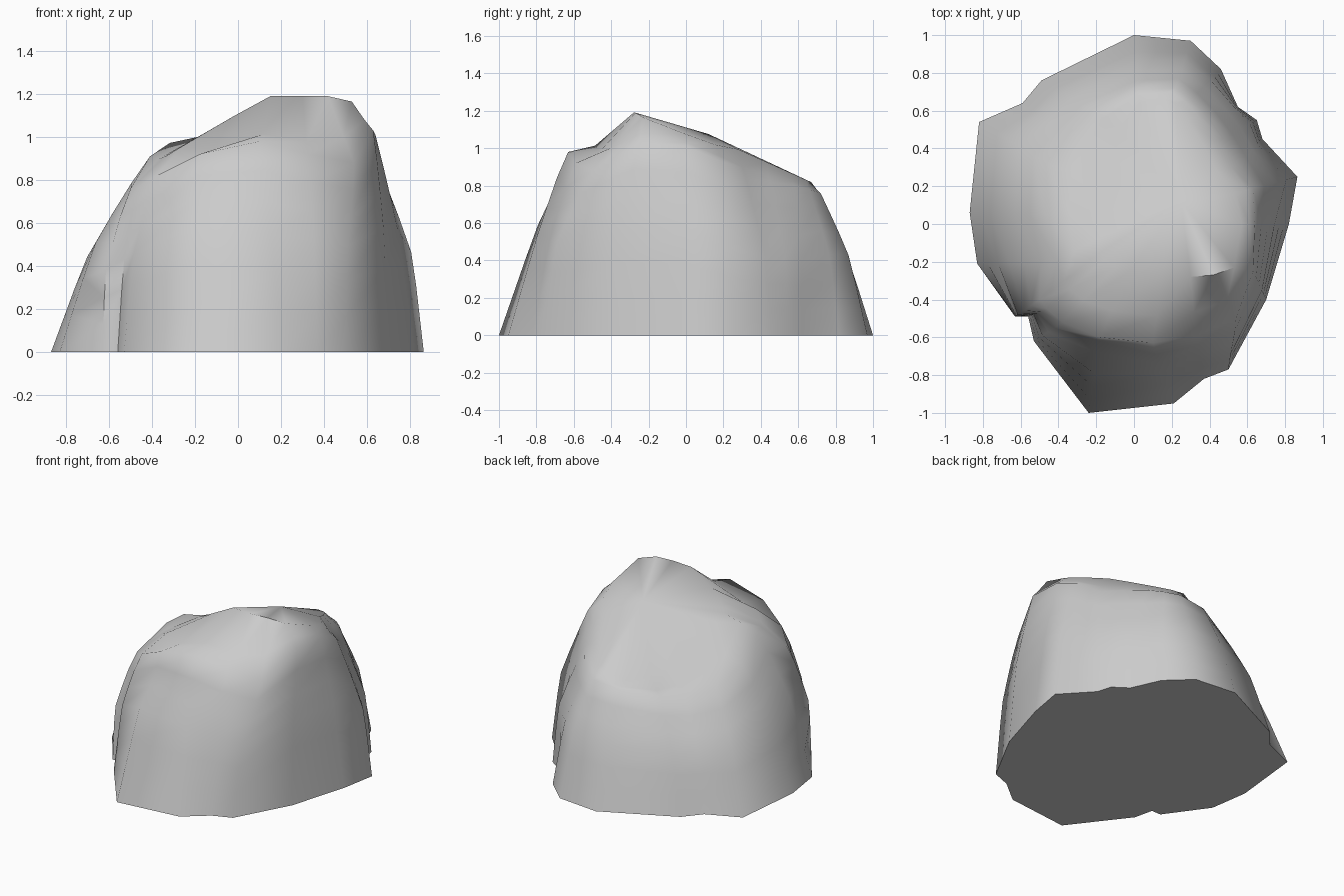
import bpy, bmesh
from mathutils import Vector

if "Cube" in bpy.data.objects:
    bpy.data.objects.remove(bpy.data.objects["Cube"])

# Ground outline, counter-clockwise from the front
base = [(-.24, -1), (.21, -.95), (.37, -.82), (.5, -.77), (.7, -.4), (.82, 0), (.865, .25),
        (.68, .45), (.65, .55), (.55, .62), (.46, .82), (.3, .97), (0, 1), (-.49, .76),
        (-.59, .64), (-.82, .54), (-.87, .06), (-.83, -.21), (-.63, -.49), (-.56, -.49), (-.53, -.62)]
# Shoulder, where the steep sides turn into the top
shoulder = [(-.18, -.60, .92), (.1, -.63, .98), (.33, -.59, .92), (.54, -.5, .88), (.63, -.25, 1.03),
            (.64, 0, 1.01), (.63, .19, .93), (.56, .32, .84), (.47, .45, .82), (.38, .58, .80),
            (.3, .66, .78), (.22, .72, .76), (.02, .71, .74), (-.22, .6, .7), (-.33, .47, .68),
            (-.46, .32, .72), (-.47, .05, .79), (-.41, -.2, .91), (-.5, -.40, .76),
            (-.46, -.45, .77), (-.38, -.52, .82)]
# How far each side has leaned in at mid height
lean = [.52, .5, .4, .3, .32, .42, .25, .2, .2, .1,
        .35, .4, .46, .4, .35, .4, .42, .4, .12, .3, .3]
# Rim of the sloping top
rim = [(-.02, -.25), (.15, -.27), (.3, -.28), (.42, -.27), (.53, -.23), (.57, 0), (.54, .16),
       (.44, .28), (.36, .43), (.28, .56), (.22, .64), (.15, .67), (.03, .64), (-.08, .5),
       (-.11, .35), (-.13, .22), (-.16, .08), (-.18, -.07), (-.18, -.15), (-.16, -.19), (-.1, -.23)]


def top_height(x, y):
    return min(1.19, 1.12 - .45 * y) - max(0, .58 * (.14 - x)) - max(0, .5 * (x - .48))


def curve_point(a, b, c, d, t):
    """Catmull-Rom curve from b to c, softened toward a straight line."""
    s = .5 * (2 * b + (c - a) * t + (2 * a - 5 * b + 4 * c - d) * t * t
              + (3 * b - a - 3 * c + d) * t ** 3)
    return s.lerp(b.lerp(c, t), .6)


# Each column runs from the ground up to the rim
columns = []
for b, s, t, r in zip(base, shoulder, lean, rim):
    b, s = Vector((*b, 0)), Vector(s)
    mid = b.lerp(s, t)
    mid.z = s.z * (.64 if t > .5 else .56 if t > .25 else .5)
    r = Vector((*r, top_height(*r)))
    k = [b + (b - mid), b, mid, s, r]
    col = [curve_point(*k[i:i + 4], j / 3) for i in range(2) for j in range(3)]
    if t > .5:  # small shelf on the front left
        for p in col[4:6]:
            p.y += .05
    # Sagging ledge above the front, swelling lobe on the left
    ledge = s.lerp(r, .4)
    front, left = s.y < -.55, s.x < -.35 and s.y < -.1
    ledge.z += -.05 if front else .04 if left else -.005
    columns.append(col + [s, ledge, r])

bm = bmesh.new()
grid = [[bm.verts.new(p) for p in col] for col in columns]
n = len(grid)
for i in range(n):
    a, b = grid[i], grid[(i + 1) % n]
    for j in range(len(a) - 1):
        bm.faces.new((a[j], b[j], b[j + 1], a[j + 1]))

# Sloping top and flat underside
peak = bm.verts.new((.25, .12, top_height(.25, .12) + .01))
for i in range(n):
    bm.faces.new((grid[i][-1], grid[(i + 1) % n][-1], peak))
bm.faces.new([c[0] for c in reversed(grid)])
bmesh.ops.recalc_face_normals(bm, faces=bm.faces)

mesh = bpy.data.meshes.new("boulder")
bm.to_mesh(mesh)
bm.free()
rock = bpy.data.objects.new("boulder", mesh)
bpy.context.collection.objects.link(rock)
bpy.context.view_layer.objects.active = rock
rock.select_set(True)
bpy.ops.object.shade_smooth_by_angle(angle=1.1)
